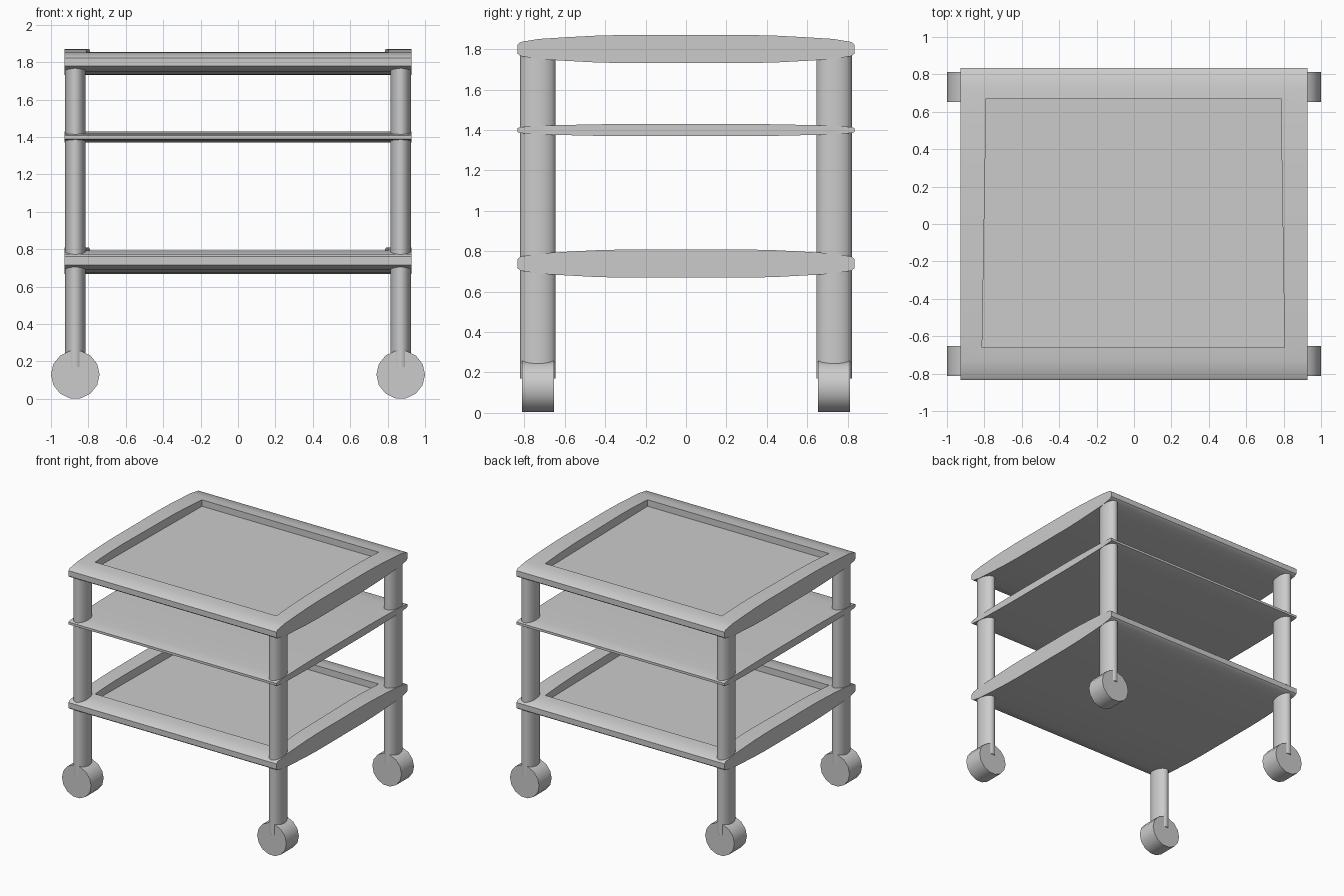
import bpy, bmesh, math

if "Cube" in bpy.data.objects:
    bpy.data.objects.remove(bpy.data.objects["Cube"])


def prism(name, ring_a, ring_b):
    """Closed solid between two matching rings of points."""
    bm = bmesh.new()
    a = [bm.verts.new(p) for p in ring_a]
    b = [bm.verts.new(p) for p in ring_b]
    n = len(a)
    bm.faces.new(a)
    bm.faces.new(b[::-1])
    for i in range(n):
        j = (i + 1) % n
        bm.faces.new((a[i], b[i], b[j], a[j]))
    bmesh.ops.recalc_face_normals(bm, faces=bm.faces)
    me = bpy.data.meshes.new(name)
    bm.to_mesh(me)
    bm.free()
    ob = bpy.data.objects.new(name, me)
    bpy.context.collection.objects.link(ob)
    return ob


def smooth(ob):
    bpy.ops.object.select_all(action='DESELECT')
    ob.select_set(True)
    bpy.context.view_layer.objects.active = ob
    bpy.ops.object.shade_smooth_by_angle(angle=math.radians(30))


# Quarter of the lens-shaped shelf section: (y, height above centre)
QUARTER = [(0.835, 0.022), (0.818, 0.035), (0.73, 0.050),
           (0.60, 0.058), (0.45, 0.066), (0.30, 0.070)]


def shelf(name, z, scale=1.0, tray=False):
    q = [(y, h * scale) for y, h in QUARTER]
    section = (q + [(-y, h) for y, h in q[::-1]]
               + [(-y, -h) for y, h in q] + [(y, -h) for y, h in q[::-1]])
    ob = prism(name, [(-0.927, y, z + h) for y, h in section],
               [(0.927, y, z + h) for y, h in section])
    smooth(ob)
    if tray:
        # Slightly tapered recess cut from the top
        quad = [(-0.79, 0.67), (0.785, 0.67), (0.805, -0.66), (-0.812, -0.66)]
        cutter = prism(name + "_recess_cutter", [(x, y, z + 0.002) for x, y in quad],
                       [(x, y, z + 0.2) for x, y in quad])
        cutter.hide_render = True
        cutter.hide_set(True)
        mod = ob.modifiers.new("recess", 'BOOLEAN')
        mod.operation = 'DIFFERENCE'
        mod.solver = 'EXACT'
        mod.object = cutter


shelf("top_tray", 1.801, tray=True)
shelf("middle_shelf", 1.40, scale=0.43)
shelf("lower_tray", 0.739, tray=True)

# Oval legs and their castor wheels
for sx, side in ((-1, "left"), (1, "right")):
    for sy, end in ((-1, "front"), (1, "back")):
        cx, cy = sx * 0.87, sy * 0.733
        oval = [(cx + 0.055 * math.cos(t), cy + 0.088 * math.sin(t))
                for t in (2 * math.pi * i / 32 for i in range(32))]
        smooth(prism(f"{end}_{side}_leg", [(x, y, 0.17) for x, y in oval],
                     [(x, y, 1.80) for x, y in oval]))
        rim = [(cx + 0.13 * math.cos(t), 0.13 + 0.13 * math.sin(t))
               for t in (2 * math.pi * i / 14 for i in range(14))]
        smooth(prism(f"{end}_{side}_wheel", [(x, cy - 0.08, z) for x, z in rim],
                     [(x, cy + 0.08, z) for x, z in rim]))
